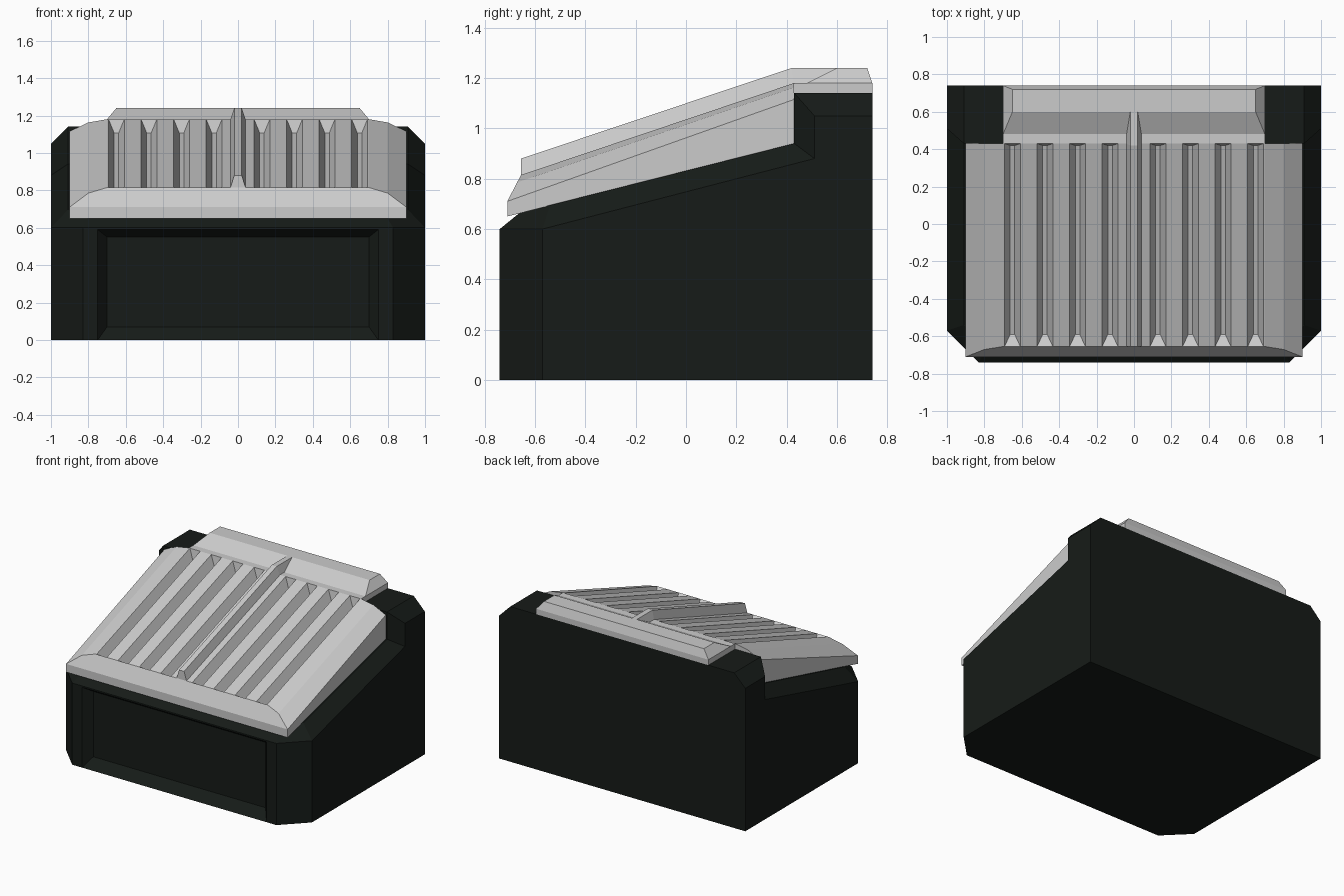
import bpy, bmesh

if "Cube" in bpy.data.objects:
    bpy.data.objects.remove(bpy.data.objects["Cube"])


def mirrored(pts):
    return [(-x, y, z) for x, y, z in pts]


def across(path):
    """Close a right-hand path with its own mirror image."""
    return path + mirrored(path)[::-1]


def build(name, centre, right, material=None):
    """Join centre faces plus right-hand faces and their mirror images."""
    bm = bmesh.new()
    for f in centre + right + [mirrored(f) for f in right]:
        bm.faces.new([bm.verts.new(p) for p in f])
    bmesh.ops.remove_doubles(bm, verts=bm.verts, dist=0.0005)
    bmesh.ops.recalc_face_normals(bm, faces=bm.faces)
    mesh = bpy.data.meshes.new(name)
    bm.to_mesh(mesh)
    bm.free()
    ob = bpy.data.objects.new(name, mesh)
    bpy.context.collection.objects.link(ob)
    if material:
        mesh.materials.append(material)
    return ob


def strip(a, b):
    """Quads between two paths of equal length."""
    return [[a[i], a[i + 1], b[i + 1], b[i]] for i in range(len(a) - 1)]


dark = bpy.data.materials.new("dark_green_black")
dark.diffuse_color = (0.008, 0.011, 0.009, 1)
dark.use_nodes = True
dark.node_tree.nodes["Principled BSDF"].inputs["Base Color"].default_value = dark.diffuse_color

# Dark base: stepped wedge, chamfered rim, recessed front panel
outer = [(.83, -.74, .6), (1, -.57, .6), (1, .51, .88), (1, .51, 1.05), (1, .74, 1.05)]
inner = [(.79, -.66, .665), (.91, -.54, .695), (.91, .43, .94), (.91, .43, 1.14), (.91, .74, 1.14)]
foot = [(.83, -.74, 0), (1, -.57, 0), (1, .74, 0)]
rim = [(.75, -.74, 0), (.75, -.74, .59)]
panel = [(.70, -.68, .07), (.70, -.68, .55)]
right = strip(outer, inner)
right += [foot[1:] + outer[:0:-1],                      # side
          [foot[0], foot[1], outer[1], outer[0]],       # front corner
          [foot[0], outer[0], rim[1], rim[0]],          # front frame
          [rim[0], rim[1], panel[1], panel[0]]]         # panel bevel
centre = [across(inner[i:i + 2]) for i in range(4)]
centre += [across([outer[0], inner[0]]),
           across([outer[0], rim[1]]),
           across([rim[1], panel[1]]),
           across(panel),
           across([panel[0], rim[0]]),
           across([foot[2], outer[4], inner[4]]),       # back
           across([rim[0], foot[0], foot[1], foot[2]])]  # underside
build("base", centre, right, dark)


# Sloping cover with tapered grooves sunk into the top
def top_z(y):
    return .815 + (y + .655) * .365 / 1.085


Y0, Y1 = -.655, .43
front = [(.90, -.71, .71), (.80, -.671, .785), (.70, Y0, .815)]
back = [(.90, Y1, 1.115), (.80, Y1, 1.163), (.70, Y1, 1.18)]
low_f, low_b = (.90, -.71, .65), (.90, Y1, .94)
right = strip(front, back)
right.append([low_f, low_b, back[0], front[0]])
front_edge, back_edge = list(front), list(back)
x_prev = .70
for i in range(4):
    c = .65 - i * .174
    xs = (c + .042, c - .042)
    fl = (c + .012, c - .012)
    right.append([(x_prev, Y0, .815), (xs[0], Y0, .815), (xs[0], Y1, 1.18), (x_prev, Y1, 1.18)])
    tf = [(x, Y0, .815) for x in xs]
    tb = [(x, Y1, 1.18) for x in xs]
    bf = [(x, -.59, top_z(-.59) - .07) for x in fl]
    bb = [(x, .42, top_z(.42) - .07) for x in fl]
    right += strip([tf[0], bf[0], bf[1], tf[1]], [tb[0], bb[0], bb[1], tb[1]])
    right += [tf + bf[::-1], tb + bb[::-1]]
    front_edge += tf
    back_edge += tb
    x_prev = xs[1]
centre = [across([(x_prev, Y0, .815), (x_prev, Y1, 1.18)]),
          across(front_edge),
          across([low_b] + back_edge),
          across([low_f, front[0]]),
          across([low_f, low_b])]
build("grooved_cover", centre, right)

# Raised ledge along the back, as cross-sections along y
side = [(.70, .43, 1.18), (.70, .48, 1.18), (.70, .74, 1.18)]
crest = [(.65, .60, 1.24), (.65, .72, 1.24)]
bottom = [(.70, .43, 1.14), (.70, .74, 1.14)]
right = [[bottom[0], bottom[1], side[2], side[1], side[0]],
         [side[1], side[2], crest[1], crest[0]]]
loop = [bottom[0], side[0], side[1], crest[0], crest[1], side[2], bottom[1], bottom[0]]
build("back_ledge", [across(loop[i:i + 2]) for i in range(7)], right)

# Central ridge
base = [(.045, Y0, .80), (.045, Y1, 1.165), (.045, .60, 1.165)]
tip = [(.02, Y0, .88), (.02, .42, 1.24), (.02, .60, 1.24)]
loop = base + tip[::-1] + base[:1]
build("centre_ridge", [across(loop[i:i + 2]) for i in range(6)], strip(base, tip))
